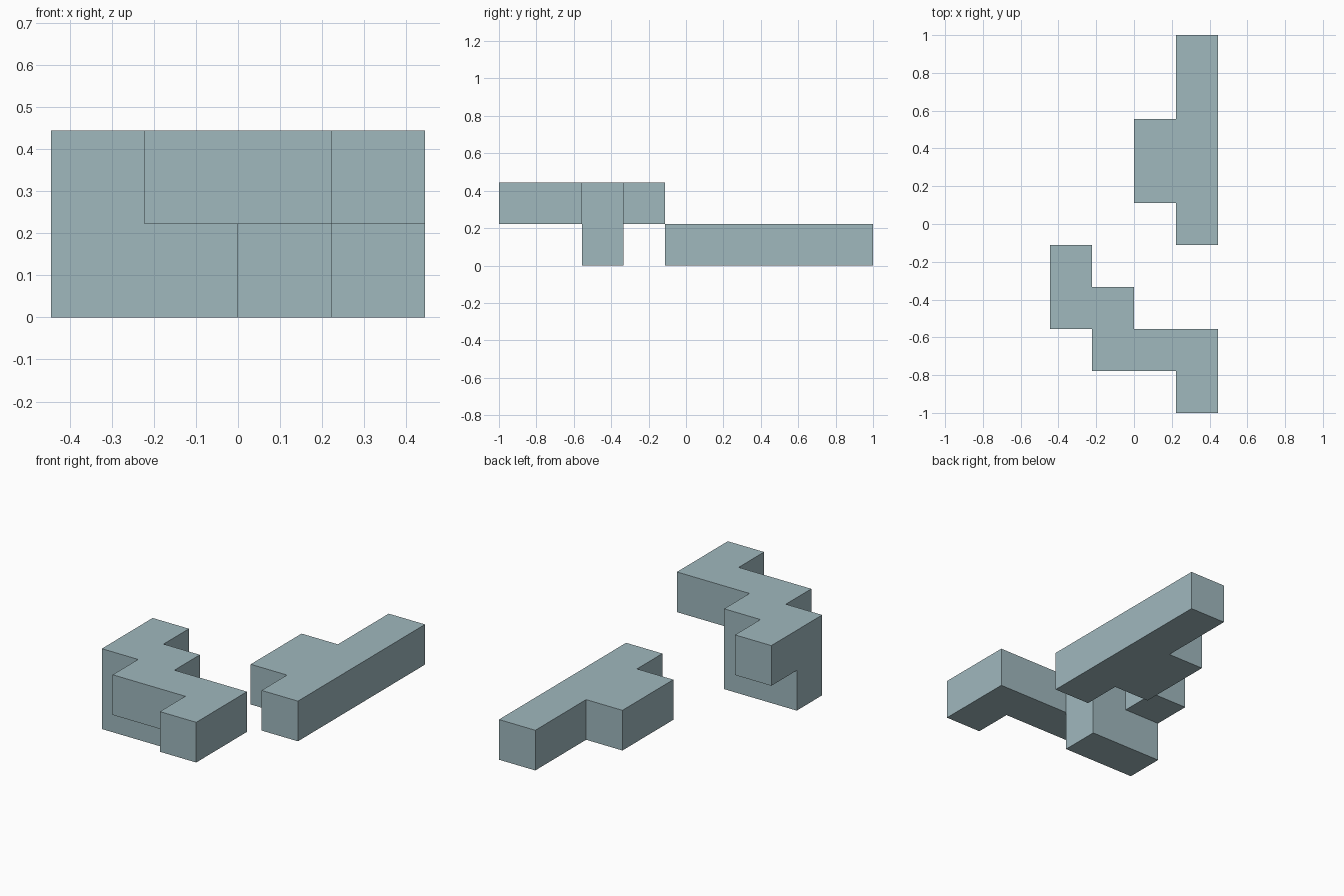
import bpy, bmesh, math
from mathutils import Vector

if "Cube" in bpy.data.objects:
    bpy.data.objects.remove(bpy.data.objects["Cube"], do_unlink=True)

U = 2 / 9                              # edge of one unit cube
ORIGIN = Vector((-2 * U, -1, 0))       # corner of the cube grid

mat = bpy.data.materials.new("pale_blue_grey")
mat.use_nodes = True
colour = (0.35, 0.48, 0.515, 1)
mat.diffuse_color = colour
mat.node_tree.nodes["Principled BSDF"].inputs["Base Color"].default_value = colour


def cube_piece(name, runs):
    """Solid made of runs of unit cubes: (x range, y range, z), ends included."""
    cells = {(x, y, z) for (x0, x1), (y0, y1), z in runs
             for x in range(x0, x1 + 1) for y in range(y0, y1 + 1)}
    bm = bmesh.new()
    # Outer skin only: a square wherever a cube has no neighbour
    for cell in cells:
        for axis in range(3):
            for side in (0, 1):
                neighbour = list(cell)
                neighbour[axis] += 2 * side - 1
                if tuple(neighbour) in cells:
                    continue
                b, c = (axis + 1) % 3, (axis + 2) % 3
                square = []
                for db, dc in ((0, 0), (1, 0), (1, 1), (0, 1)):
                    p = Vector(cell)
                    p[axis] += side
                    p[b] += db
                    p[c] += dc
                    square.append(bm.verts.new(ORIGIN + p * U))
                bm.faces.new(square if side else square[::-1])
    # Weld the squares and merge flat areas into single faces
    bmesh.ops.remove_doubles(bm, verts=bm.verts, dist=1e-4)
    bmesh.ops.dissolve_limit(bm, angle_limit=math.radians(1),
                             verts=bm.verts, edges=bm.edges)
    mesh = bpy.data.meshes.new(name)
    bm.to_mesh(mesh)
    bm.free()
    mesh.materials.append(mat)
    obj = bpy.data.objects.new(name, mesh)
    bpy.context.collection.objects.link(obj)
    return obj


# Long bar with a two-cube bump on its right side
cube_piece("long_bar_piece", [((3, 3), (4, 8), 0), ((2, 2), (5, 6), 0)])

# Stepped zigzag raised on a two-cube foot
cube_piece("zigzag_piece", [
    ((0, 0), (2, 3), 1),
    ((1, 1), (1, 2), 1),
    ((2, 2), (1, 1), 1),
    ((3, 3), (0, 1), 1),
    ((0, 1), (2, 2), 0),
])
